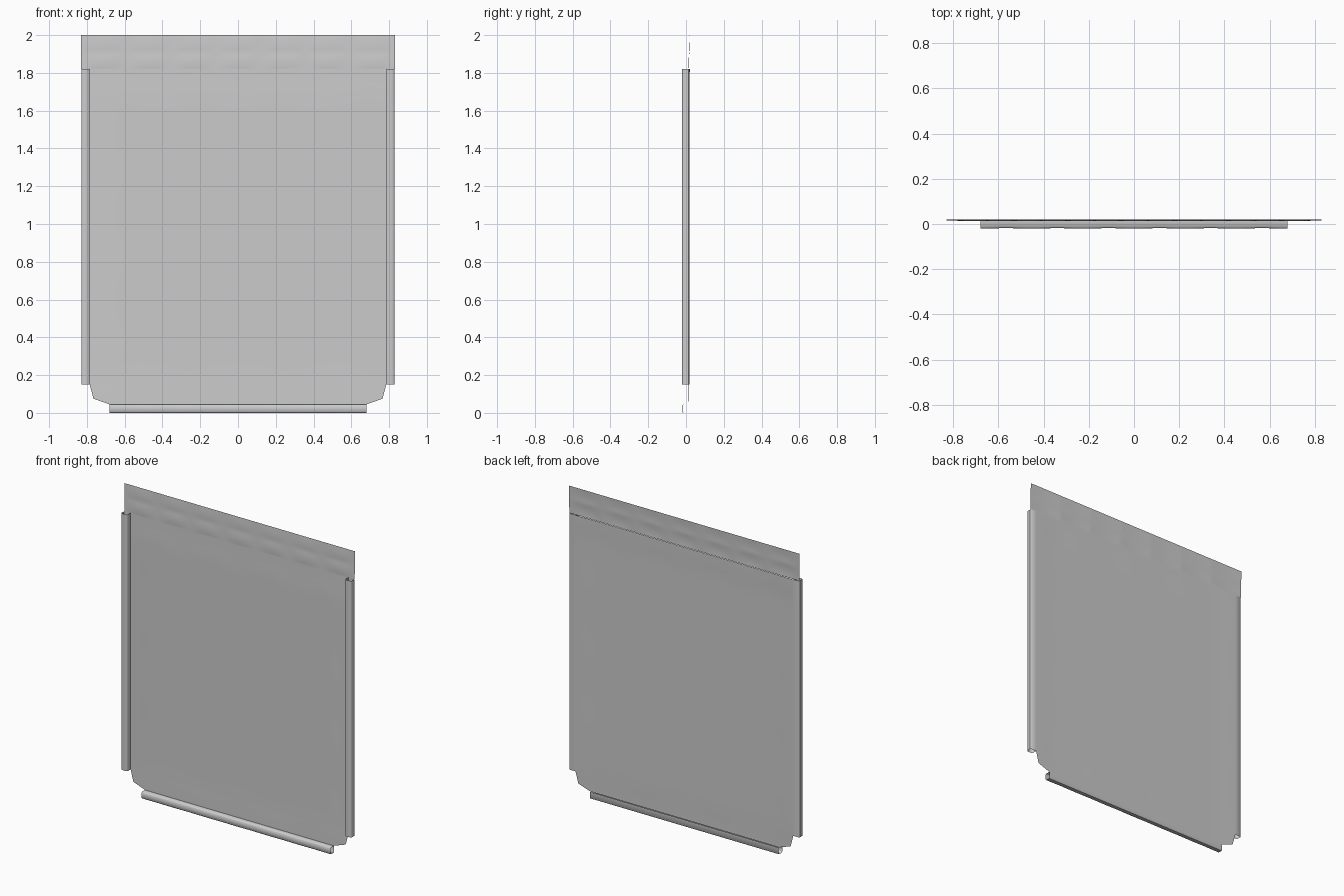
import bpy, math

if "Cube" in bpy.data.objects:
    bpy.data.objects.remove(bpy.data.objects["Cube"])

BACK, FRONT = 0.018, -0.02      # y of the cloth sheet and of the hem fronts


def sheet(name, rows, angle=35):
    """Object from a rectangular net of points, given row by row."""
    n = len(rows[0])
    verts = [p for r in rows for p in r]
    faces = [(i * n + j, i * n + j + 1, (i + 1) * n + j + 1, (i + 1) * n + j)
             for i in range(len(rows) - 1) for j in range(n - 1)]
    me = bpy.data.meshes.new(name)
    me.from_pydata(verts, [], faces)
    ob = bpy.data.objects.new(name, me)
    bpy.context.collection.objects.link(ob)
    bpy.ops.object.select_all(action='DESELECT')
    ob.select_set(True)
    bpy.context.view_layer.objects.active = ob
    bpy.ops.object.shade_smooth_by_angle(angle=math.radians(angle))
    return ob


def lerp_table(t, table):
    for (a, va), (b, vb) in zip(table, table[1:]):
        if t <= b:
            return va + (vb - va) * (t - a) / (b - a)
    return table[-1][1]


# main cloth: cut corners at the bottom, slack puckers fading in from the hems
outline = [(0.045, 0.68), (0.075, 0.765), (0.15, 0.785), (1.82, 0.785)]


def cloth_y(x, z):
    top = max(0, 1 - (1.82 - z) / (0.17 + 0.02 * math.cos(x * 15)))
    low = max(0, 1 - (z - 0.045) / (0.19 + 0.02 * math.cos(x * 12)))
    side = max(0, 1 - (0.785 - abs(x)) / (0.17 + 0.02 * math.cos(z * 14)))
    ease = lambda t: t * t * (3 - 2 * t)
    return BACK - 0.003 + 0.003 * ease(top) - 0.002 * ease(low) + 0.002 * ease(side)


levels = [0.045, 0.06, 0.075, 0.11, 0.15] + [0.15 + 1.67 * k / 40 for k in range(1, 41)]
rows = []
for z in levels:
    w = lerp_table(z, outline)
    xs = [w * (k / 20 - 1) for k in range(41)]
    rows.append([(x, cloth_y(x, z), z) for x in xs])
sheet("cloth_panel", rows)

# top header strip, quilted in seven columns and two rows
rows = []
for i in range(13):
    t = i / 12
    row = []
    for j in range(85):
        x = -0.83 + 1.66 * j / 84
        puff = abs(math.sin(math.pi * 7 * j / 84)) * abs(math.sin(2 * math.pi * t))
        row.append((x, 0.015 + 0.005 * t - 0.003 * puff * (1 - 0.5 * t), 1.82 + 0.18 * t))
    rows.append(row)
sheet("header_strip", rows)

# hem profile: (distance out from the cloth edge, y), wrapped back to the cloth
hem = [(0, BACK), (0.038, BACK), (0.044, BACK - 0.005), (0.044, FRONT + 0.006),
       (0.038, FRONT), (0.006, FRONT), (0, FRONT + 0.006), (0, BACK - 0.004)]

# side hems
for side, label in ((-1, "left"), (1, "right")):
    rows = [[(side * (0.785 + d), y, 0.15 + 1.67 * k / 14) for d, y in hem]
            for k in range(15)]
    sheet(label + "_hem", rows, 50)

# bottom hem, slightly scalloped along its length
rows = []
for k in range(49):
    x = -0.68 + 1.36 * k / 48
    s = 0.9 + 0.1 * abs(math.cos(math.pi * 3 * x / 0.68))
    rows.append([(x, y * s if y < 0 else y, 0.045 - d * 45 / 44) for d, y in hem])
sheet("bottom_hem", rows, 50)
